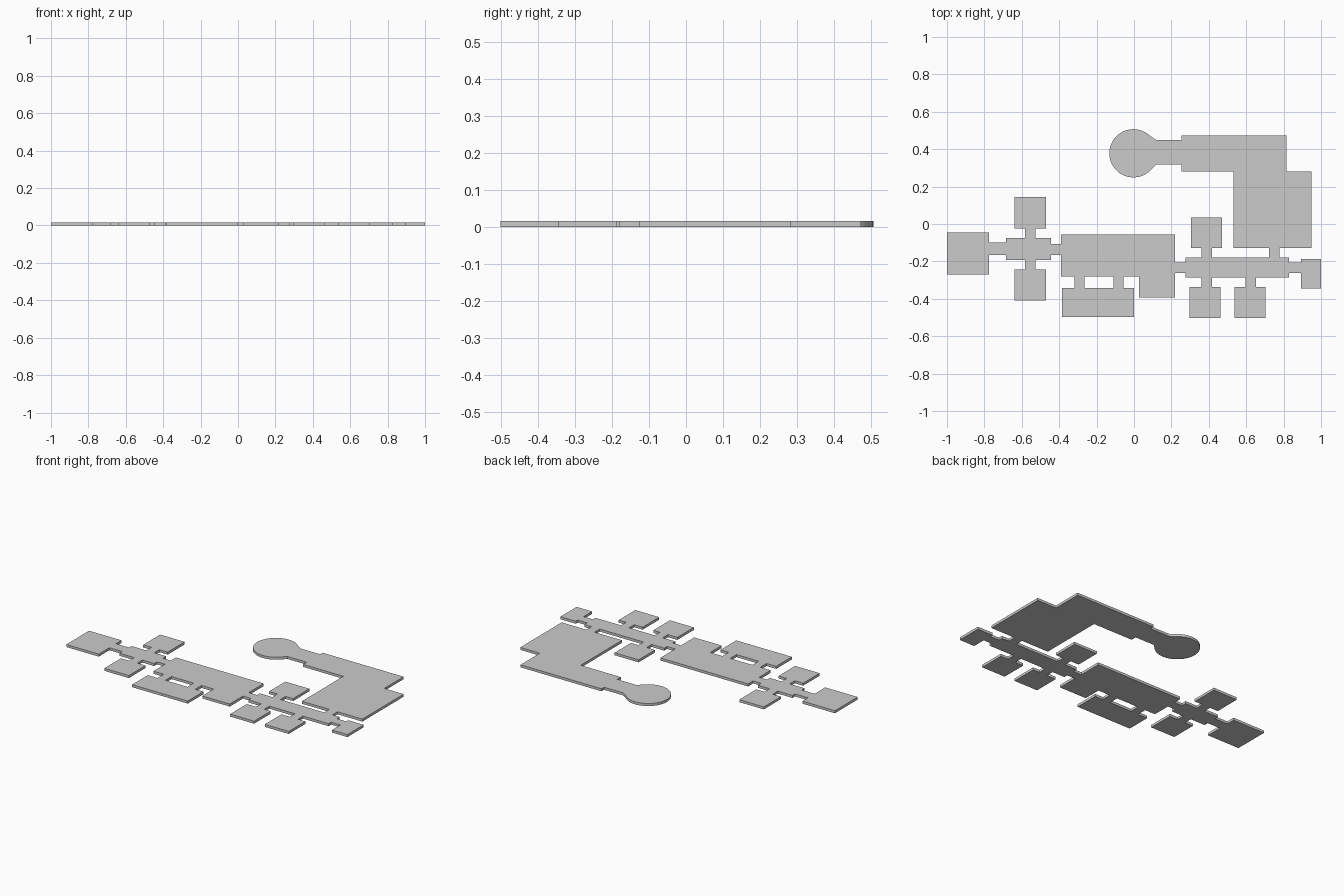
import bpy, bmesh, math

if "Cube" in bpy.data.objects:
    bpy.data.objects.remove(bpy.data.objects["Cube"])

T = 0.016  # slab thickness

# Rooms and passages of the flat plan: x0, x1, y0, y1
rooms = [
    # west wing
    (-1.00, -.775, -.27, -.045),      # end room
    (-.775, -.685, -.165, -.10),      # passage
    (-.685, -.445, -.193, -.075),     # hub
    (-.445, -.39, -.165, -.107),      # passage to hall
    # central hall with annex
    (-.39, .218, -.28, -.057),
    (.028, .218, -.393, -.28),
    (-.385, 0, -.497, -.342),
    (.218, .275, -.262, -.205),       # passage to east hub
    # east wing
    (.275, .828, -.287, -.178),
    (.828, .893, -.262, -.205),
    (.893, 1.0, -.346, -.186),
    # great room, upper gallery, neck of the round room
    (.532, .95, -.127, .282),
    (.254, .815, .282, .473),
    (.12, .254, .318, .448),
    (.722, .778, -.178, -.127),
]


def branch(cx, door, edge, w, far):
    """Side room of width w, joined to a hub edge by a short doorway."""
    gap = math.copysign(.051, far - edge)
    near = edge + gap
    rooms.append((door - .028, door + .028, min(edge, near), max(edge, near)))
    rooms.append((cx - w / 2, cx + w / 2, min(near, far), max(near, far)))


branch(-.555, -.555, -.075, .17, .144)
branch(-.555, -.555, -.193, .17, -.408)
branch(.387, .39, -.178, .166, .034)
branch(.38, .39, -.287, .166, -.502)
branch(.62, .623, -.287, .166, -.502)
for x in (-.291, -.083):              # two doorways to the annex
    rooms.append((x - .027, x + .027, -.342, -.28))

rooms = [tuple(round(v, 4) for v in r) for r in rooms]
xs = sorted({v for r in rooms for v in r[:2]})
ys = sorted({v for r in rooms for v in r[2:]})

bm = bmesh.new()
grid = {}


def vert(x, y):
    if (x, y) not in grid:
        grid[x, y] = bm.verts.new((x, y, 0))
    return grid[x, y]


# Fill each room with shared grid cells so all walls weld together
groups = []
for x0, x1, y0, y1 in rooms:
    cx = [x for x in xs if x0 <= x <= x1]
    cy = [y for y in ys if y0 <= y <= y1]
    groups.append([bm.faces.new([vert(a, c), vert(b, c), vert(b, d), vert(a, d)])
                   for a, b in zip(cx, cx[1:]) for c, d in zip(cy, cy[1:])])

# Round room with flared shoulders onto the neck
yc, rad, a0 = .378, .129, math.radians(46)
N = 40
arc = [bm.verts.new((-.003 + rad * math.cos(a), yc + rad * math.sin(a), 0))
       for a in (a0 + (2 * math.pi - 2 * a0) * i / N for i in range(N + 1))]
neck = [vert(.12, y) for y in ys if .318 <= y <= .448]
bm.faces.new(arc + neck)

# Merge cells into one face per room and drop leftover in-line points
for g in groups:
    if len(g) > 1:
        bmesh.ops.dissolve_faces(bm, faces=g)
for v in list(bm.verts):
    if len(v.link_edges) == 2 and v.calc_edge_angle(0) < .001:
        bmesh.ops.dissolve_verts(bm, verts=[v])

# Raise the slab
ext = bmesh.ops.extrude_face_region(bm, geom=bm.faces[:], use_keep_orig=True)
for v in ext["geom"]:
    if isinstance(v, bmesh.types.BMVert):
        v.co.z = T
bmesh.ops.recalc_face_normals(bm, faces=bm.faces[:])

mesh = bpy.data.meshes.new("floor_plan")
bm.to_mesh(mesh)
bm.free()
plan = bpy.data.objects.new("floor_plan", mesh)
bpy.context.collection.objects.link(plan)
